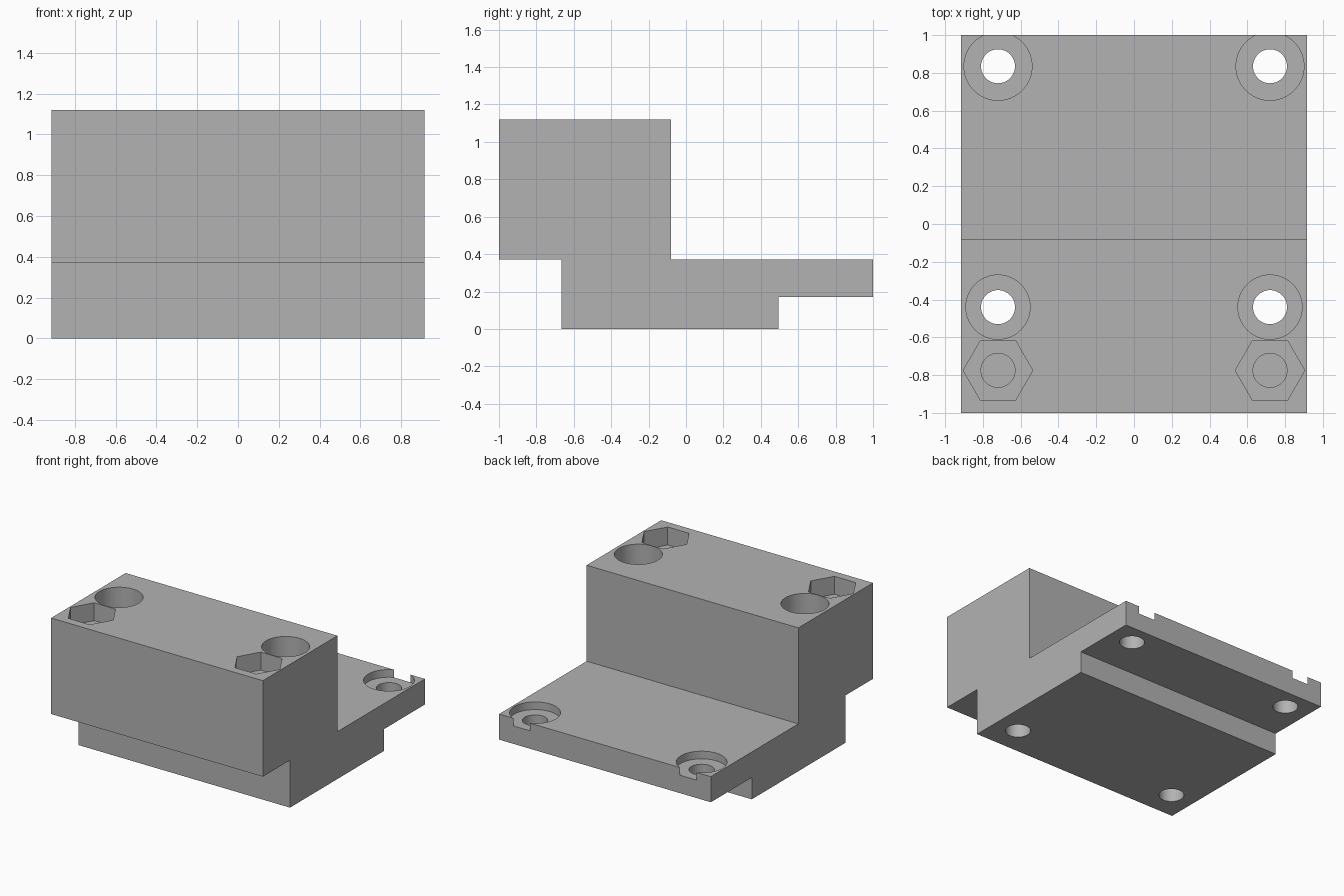
import bpy, bmesh, math
from mathutils import Matrix

cube = bpy.data.objects.get("Cube")
if cube:
    bpy.data.objects.remove(cube, do_unlink=True)

HALF_WIDTH = 0.915
TOP, SHELF, FOOT = 1.12, 0.37, 0.17

grey = bpy.data.materials.new("plain_grey")
grey.use_nodes = True
colour = (0.45, 0.45, 0.45, 1)
grey.diffuse_color = colour
grey.node_tree.nodes["Principled BSDF"].inputs["Base Color"].default_value = colour


def make_object(name, bm):
    bmesh.ops.recalc_face_normals(bm, faces=bm.faces)
    mesh = bpy.data.meshes.new(name)
    bm.to_mesh(mesh)
    bm.free()
    mesh.materials.append(grey)
    obj = bpy.data.objects.new(name, mesh)
    bpy.context.collection.objects.link(obj)
    return obj


def cutter(name, x, y, radius, low, high, sides=64):
    bm = bmesh.new()
    bmesh.ops.create_cone(bm, cap_ends=True, segments=sides,
                          radius1=radius, radius2=radius, depth=high - low)
    # Hexagon corners point along x
    turn = Matrix.Rotation(math.pi / 2, 4, 'Z') if sides == 6 else Matrix()
    bm.transform(Matrix.Translation((x, y, (low + high) / 2)) @ turn)
    obj = make_object(name, bm)
    obj.hide_render = True
    return obj


# Stepped block: side profile (y, z) extruded along x
profile = [(-1, SHELF), (-0.665, SHELF), (-0.665, 0), (0.495, 0), (0.495, FOOT),
           (1, FOOT), (1, SHELF), (-0.08, SHELF), (-0.08, TOP), (-1, TOP)]
bm = bmesh.new()
face = bm.faces.new([bm.verts.new((-HALF_WIDTH, y, z)) for y, z in profile])
extruded = bmesh.ops.extrude_face_region(bm, geom=[face])["geom"]
bmesh.ops.translate(bm, vec=(2 * HALF_WIDTH, 0, 0),
                    verts=[v for v in extruded if isinstance(v, bmesh.types.BMVert)])
block = make_object("mounting_block", bm)

# Screw holes, counterbores and nut pockets, mirrored left and right
cutters = []
for side, x in (("left", 0.72), ("right", -0.72)):
    cutters += [
        cutter(f"{side}_rear_hole", x, 0.835, 0.09, -0.1, 0.6),
        cutter(f"{side}_rear_counterbore", x, 0.835, 0.18, 0.31, 0.6),
        cutter(f"{side}_front_hole", x, -0.44, 0.09, -0.1, 1.3),
        cutter(f"{side}_front_counterbore", x, -0.44, 0.17, 0.2, 1.3),
        cutter(f"{side}_bolt_hole", x, -0.775, 0.09, 0.42, 1.3),
        cutter(f"{side}_nut_pocket", x, -0.775, 0.184, TOP - 0.14, 1.3, 6),
    ]
for obj in cutters:
    mod = block.modifiers.new(obj.name, 'BOOLEAN')
    mod.operation = 'DIFFERENCE'
    mod.solver = 'EXACT'
    mod.object = obj

# Bake the cuts, then remove the cutters
bpy.context.view_layer.update()
depsgraph = bpy.context.evaluated_depsgraph_get()
baked = bpy.data.meshes.new_from_object(block.evaluated_get(depsgraph))
block.modifiers.clear()
block.data = baked
for obj in cutters:
    bpy.data.objects.remove(obj, do_unlink=True)

# Smooth bores with sharp rims
bpy.ops.object.select_all(action='DESELECT')
block.select_set(True)
bpy.context.view_layer.objects.active = block
bpy.ops.object.shade_smooth_by_angle(angle=math.radians(30))
